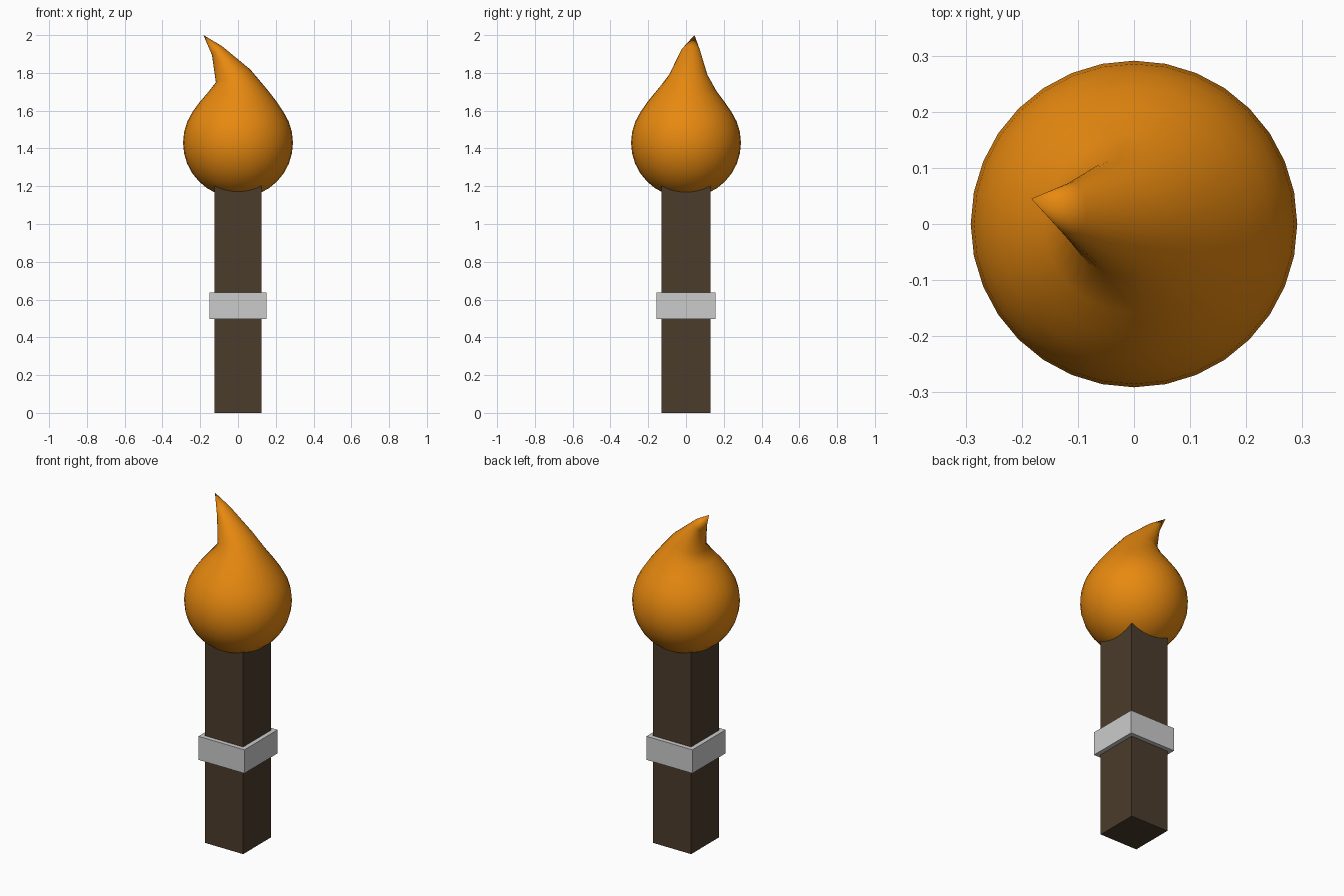
import bpy, bmesh, math

if "Cube" in bpy.data.objects:
    bpy.data.objects.remove(bpy.data.objects["Cube"])


def paint(ob, name, color):
    mat = bpy.data.materials.new(name)
    mat.diffuse_color = (*color, 1)
    mat.use_nodes = True
    mat.node_tree.nodes["Principled BSDF"].inputs["Base Color"].default_value = mat.diffuse_color
    ob.data.materials.append(mat)


def box(name, sx, sy, z0, z1):
    bpy.ops.mesh.primitive_cube_add(size=1, location=(0, 0, (z0 + z1) / 2))
    ob = bpy.context.object
    ob.name = name
    ob.scale = (sx, sy, z1 - z0)
    bpy.ops.object.transform_apply(location=False, rotation=False, scale=True)
    return ob


# Wooden shaft and metal band
shaft = box("handle", 0.25, 0.26, 0, 1.2)
paint(shaft, "wood", (0.07, 0.045, 0.025))
box("band", 0.302, 0.312, 0.497, 0.637)

# Flame: round ball whose upper rings are pulled into a bent, tilted tip
SEG, R, CZ = 32, 0.291, 1.43
# ring index from the top: centre x, y, z, radius x, y, rise toward +x
pulled = {
    1: (-0.111, 0.024, 1.918, 0.027, 0.050, 0.023),
    2: (-0.026, 0.012, 1.784, 0.091, 0.103, 0.034),
    3: (-0.004, 0.002, 1.704, 0.157, 0.159, 0.010),
    4: (0.0, 0.0, 1.645, 0.205, 0.205, 0.002),
}
bm = bmesh.new()
tip = bm.verts.new((-0.183, 0.045, 2.0))
rings = []
for k in range(1, 16):
    t = math.pi * k / 16
    r = R * math.sin(t)
    cx, cy, cz, rx, ry, rise = pulled.get(k, (0, 0, CZ + R * math.cos(t), r, r, 0))
    ring = []
    for i in range(SEG):
        a = math.tau * i / SEG
        ring.append(bm.verts.new((cx + rx * math.cos(a), cy + ry * math.sin(a),
                                  cz + rise * math.cos(a))))
    rings.append(ring)
bottom = bm.verts.new((0, 0, CZ - R))
for i in range(SEG):
    j = (i + 1) % SEG
    bm.faces.new((tip, rings[0][i], rings[0][j]))
    bm.faces.new((bottom, rings[-1][j], rings[-1][i]))
    for a, b in zip(rings, rings[1:]):
        bm.faces.new((a[i], b[i], b[j], a[j]))
for f in bm.faces:
    f.smooth = True
bmesh.ops.recalc_face_normals(bm, faces=bm.faces[:])
mesh = bpy.data.meshes.new("flame")
bm.to_mesh(mesh)
bm.free()
flame = bpy.data.objects.new("flame", mesh)
bpy.context.collection.objects.link(flame)
paint(flame, "fire", (0.8, 0.25, 0.005))
